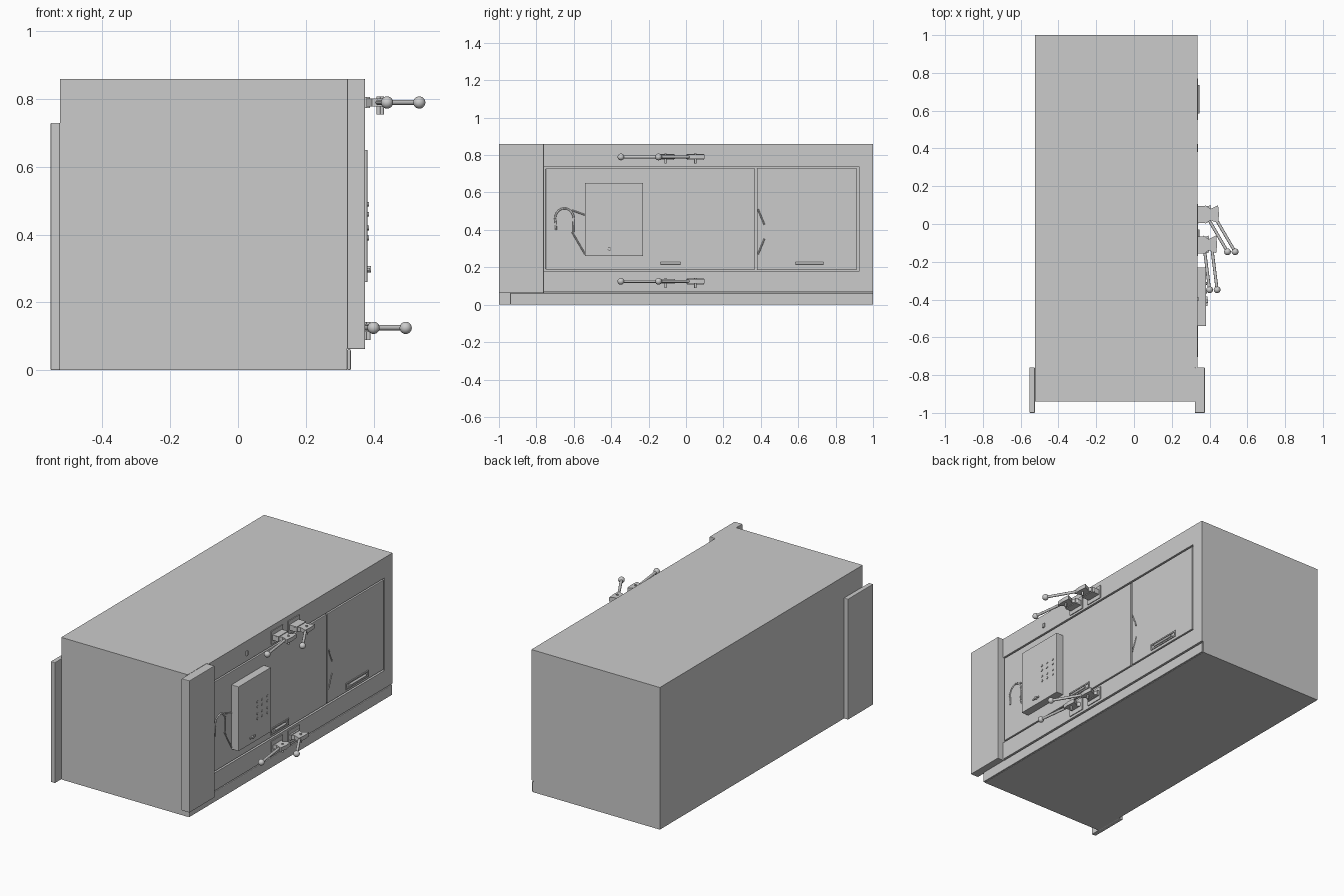
import bpy
from math import radians, cos, sin
from mathutils import Vector

if "Cube" in bpy.data.objects:
    bpy.data.objects.remove(bpy.data.objects["Cube"])


def box(name, x, y, z, bevel=0):
    """Box from (min, max) ranges on each axis."""
    bpy.ops.mesh.primitive_cube_add(size=1)
    o = bpy.context.object
    o.name = name
    o.location = [(a[0] + a[1]) / 2 for a in (x, y, z)]
    o.scale = [a[1] - a[0] for a in (x, y, z)]
    bpy.ops.object.transform_apply(location=False, rotation=False, scale=True)
    if bevel:
        m = o.modifiers.new("bevel", 'BEVEL')
        m.width = bevel
        m.segments = 2
    return o


def rod(name, a, b, r, sides=12):
    """Cylinder between two points."""
    a, b = Vector(a), Vector(b)
    d = b - a
    bpy.ops.mesh.primitive_cylinder_add(vertices=sides, radius=r, depth=d.length, location=(a + b) / 2)
    o = bpy.context.object
    o.name = name
    o.rotation_euler = d.to_track_quat('Z', 'Y').to_euler()
    bpy.ops.object.shade_smooth_by_angle(angle=radians(40))
    return o


def prism(name, pts, z0, z1):
    """Extrude an xy outline vertically."""
    n = len(pts)
    v = [(x, y, z) for z in (z0, z1) for x, y in pts]
    f = [list(range(n))[::-1], list(range(n, 2 * n))]
    f += [[i, (i + 1) % n, n + (i + 1) % n, n + i] for i in range(n)]
    me = bpy.data.meshes.new(name)
    me.from_pydata(v, [], f)
    o = bpy.data.objects.new(name, me)
    bpy.context.collection.objects.link(o)
    return o


def tube(name, pts, r):
    c = bpy.data.curves.new(name, 'CURVE')
    c.dimensions = '3D'
    c.bevel_depth = r
    c.bevel_resolution = 2
    c.use_fill_caps = True
    s = c.splines.new('POLY')
    s.points.add(len(pts) - 1)
    for p, q in zip(s.points, pts):
        p.co = (*q, 1)
    o = bpy.data.objects.new(name, c)
    bpy.context.collection.objects.link(o)


S = 0.335    # outer face of the right side
G = 0.322    # bottom of the panel grooves

# Main body, base strip and corner trims
box("body", (-0.525, G), (-0.94, 1), (0, 0.86))
box("base_strip", (G, 0.333), (-0.94, 1), (0, 0.062), 0.004)
box("right_corner_trim", (G, 0.375), (-1, -0.76), (0.062, 0.86), 0.003)
box("left_corner_trim", (-0.553, -0.525), (-1, -0.76), (0, 0.73), 0.003)

# Side frame around the two doors
box("lower_rail", (G, S), (-0.76, 1), (0.07, 0.178))
box("upper_rail", (G, S), (-0.76, 1), (0.738, 0.86))
box("end_post", (G, S), (0.924, 1), (0.178, 0.738))
box("main_door", (G, S), (-0.75, 0.37), (0.187, 0.729), 0.003)
box("small_door", (G, S), (0.38, 0.915), (0.187, 0.729), 0.003)

# Control box with buttons
B = 0.382
box("control_box", (S - 0.005, B), (-0.54, -0.23), (0.26, 0.65), 0.002)
for y in (-0.36, -0.315, -0.265):
    for z in (0.39, 0.42, 0.46, 0.49):
        rod("button", (B - 0.004, y, z), (B + 0.004, y, z), 0.007)
rod("box_knob", (B - 0.004, -0.41, 0.298), (B + 0.010, -0.41, 0.298), 0.009)
box("knob_grip", (B, B + 0.007), (-0.435, -0.385), (0.294, 0.302))

# Cable loop beside the control box
arc = [(S, -0.65 + 0.05 * cos(t), 0.46 + 0.055 * sin(t))
       for t in [radians(200 - 18 * i) for i in range(12)]]
tube("cable_loop", [(S, -0.695, 0.40)] + arc + [(S, -0.602, 0.39)], 0.005)
tube("upper_cable", [(S, -0.61, 0.505), (S, -0.54, 0.48)], 0.004)
tube("lower_cable", [(S, -0.61, 0.39), (S, -0.54, 0.27)], 0.004)

# Small door hinge braces
for z in (0.27, 0.51):
    tube("door_brace", [(S, 0.385, z), (S, 0.42, 0.39 + (z - 0.39) * 0.3)], 0.004)

# Door pulls
for y0, y1 in ((-0.165, 0.0), (0.555, 0.765)):
    for z in (0.207, 0.237):
        box("pull_frame", (S - 0.003, S + 0.005), (y0, y1), (z - 0.004, z + 0.004))
    for y in (y0, y1):
        box("pull_frame_end", (S - 0.003, S + 0.005), (y - 0.004, y + 0.004), (0.203, 0.241))
    rod("pull_bar", (S + 0.004, y0 + 0.03, 0.222), (S + 0.004, y1 - 0.03, 0.222), 0.007)

# Clamp levers: hub centre and ball centre as (x, y), upper row stands further out
levers = (((0.40, -0.11), (0.44, -0.348)), ((0.41, 0.05), (0.535, -0.147)))
for z, dx in ((0.79, 0), (0.125, -0.04)):
    for (hx, hy), (bx, by) in levers:
        hx, bx = hx + dx, bx + dx
        box("lever_plate", (S - 0.003, S + 0.005), (hy - 0.055, hy + 0.055), (z - 0.04, z + 0.04))
        box("lever_block", (S - 0.003, hx - 0.02), (hy - 0.045, hy + 0.045), (z - 0.016, z + 0.016))
        # Waisted cam above the block
        prism("lever_cam", [(hx - 0.035, hy - 0.05), (hx - 0.005, hy - 0.03), (hx + 0.035, hy - 0.045),
                            (hx + 0.04, hy), (hx + 0.035, hy + 0.05), (hx - 0.005, hy + 0.03),
                            (hx - 0.035, hy + 0.05)][::1], z - 0.012, z + 0.012)
        rod("lever_pin", (hx + 0.015, hy, z - 0.036), (hx + 0.015, hy, z + 0.018), 0.006)
        rod("lever_arm", (hx + 0.01, hy, z), (bx, by, z), 0.008)
        bpy.ops.mesh.primitive_uv_sphere_add(segments=20, ring_count=12, radius=0.018, location=(bx, by, z))
        bpy.context.object.name = "lever_ball"
        bpy.ops.object.shade_smooth()

# Small latch next to the upper levers
box("latch", (S - 0.003, S + 0.008), (-0.405, -0.39), (0.775, 0.80))
